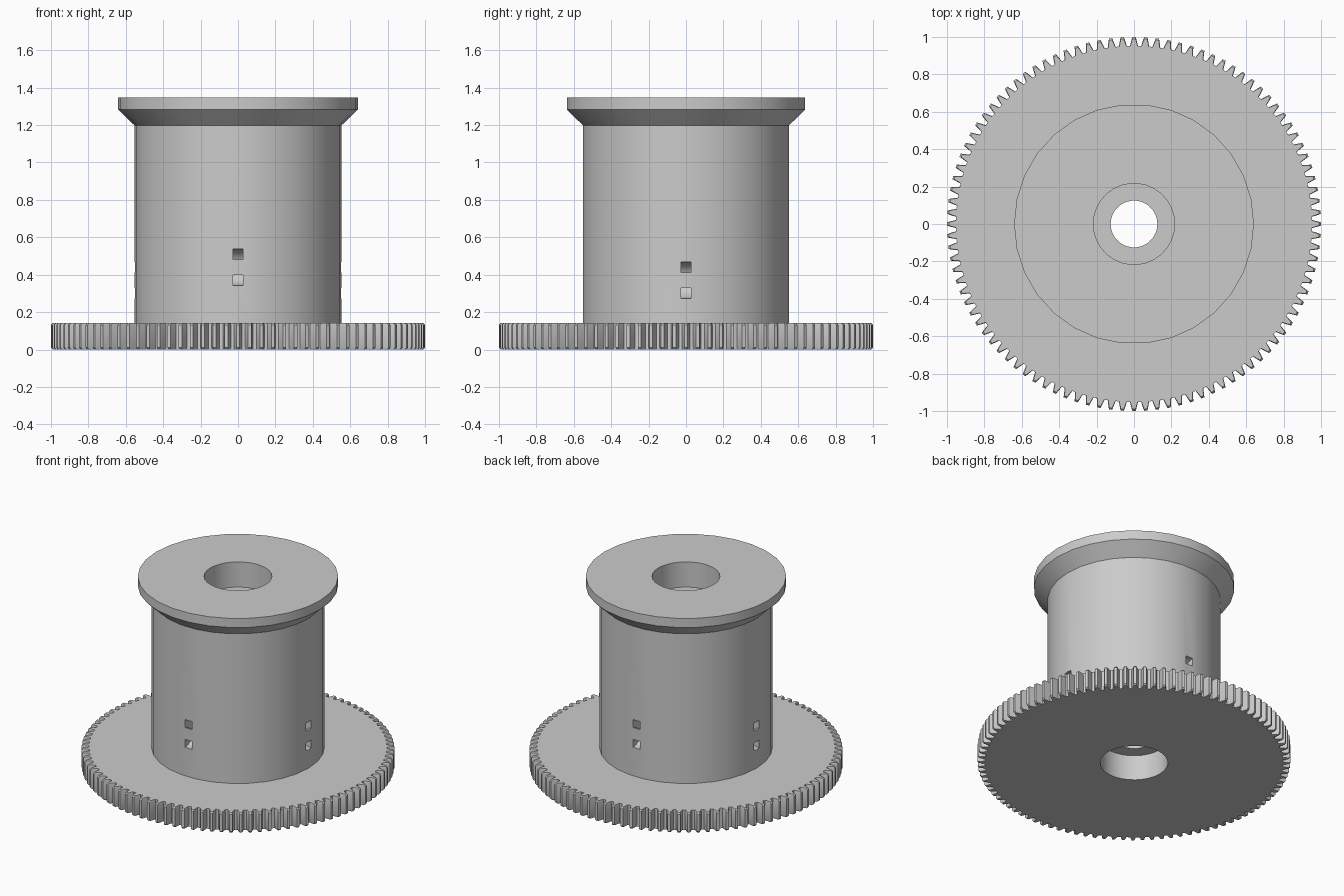
import bpy, bmesh
from math import cos, sin, pi, radians
from mathutils import Matrix

cube = bpy.data.objects.get("Cube")
if cube:
    bpy.data.objects.remove(cube, do_unlink=True)

grey = bpy.data.materials.new("light grey plastic")
grey.use_nodes = True
colour = (0.6, 0.6, 0.6, 1)
grey.diffuse_color = colour
grey.node_tree.nodes["Principled BSDF"].inputs["Base Color"].default_value = colour

SIDES = 30
BORE, GEAR_TOP, HEIGHT = 0.217, 0.142, 1.347


def finish(name, bm):
    bmesh.ops.recalc_face_normals(bm, faces=bm.faces)
    mesh = bpy.data.meshes.new(name)
    bm.to_mesh(mesh)
    bm.free()
    mesh.materials.append(grey)
    obj = bpy.data.objects.new(name, mesh)
    bpy.context.collection.objects.link(obj)
    return obj


def activate(obj):
    bpy.ops.object.select_all(action='DESELECT')
    obj.select_set(True)
    bpy.context.view_layer.objects.active = obj


def smooth(obj):
    activate(obj)
    bpy.ops.object.shade_smooth_by_angle(angle=radians(30))


def ring(bm, points):
    return [bm.verts.new(p) for p in points]


def circle(r, z):
    return [(r * cos(2 * pi * i / SIDES), r * sin(2 * pi * i / SIDES), z)
            for i in range(SIDES)]


def bridge(bm, a, b):
    n = len(a)
    for i in range(n):
        j = (i + 1) % n
        bm.faces.new((a[i], a[j], b[j], b[i]))


def lathe(name, profile):
    """Turn a closed (radius, height) profile around z."""
    bm = bmesh.new()
    rings = [ring(bm, circle(r, z)) for r, z in profile]
    for a, b in zip(rings, rings[1:] + rings[:1]):
        bridge(bm, a, b)
    return finish(name, bm)


# Drum with flared top flange and stepped through bore
LEDGE = 0.178
drum = lathe("drum", [
    (BORE, GEAR_TOP), (0.5535, GEAR_TOP), (0.5535, 1.198), (0.641, 1.283),
    (0.641, HEIGHT), (BORE, HEIGHT), (BORE, HEIGHT - LEDGE),
    (0.125, HEIGHT - LEDGE), (0.125, LEDGE), (BORE, LEDGE)])

# Curved square tie channels, each opening as two small windows
for k in range(4):
    turn = k * pi / 2
    cutter = lathe("channel_cutter", [(0.042, -0.028), (0.098, -0.028),
                                      (0.098, 0.028), (0.042, 0.028)])
    z = 0.37 if k % 2 == 0 else 0.44
    cutter.data.transform(Matrix.Rotation(turn, 4, 'Z')
                          @ Matrix.Translation((0.552, 0, z))
                          @ Matrix.Rotation(pi / 2, 4, 'X'))
    cutter.hide_render = True
    mod = drum.modifiers.new("channel", 'BOOLEAN')
    mod.operation = 'DIFFERENCE'
    mod.solver = 'EXACT'
    mod.object = cutter
    activate(drum)
    bpy.ops.object.modifier_apply(modifier=mod.name)
    bpy.data.objects.remove(cutter, do_unlink=True)
smooth(drum)

# Gear wheel with slightly chamfered teeth
TEETH, ROOT = 100, 0.952
tooth = [(-0.36, ROOT), (-0.25, 0.976), (-0.14, 1.0),
         (0.14, 1.0), (0.25, 0.976), (0.36, ROOT)]


def outline(z, width, depth):
    points = []
    for t in range(TEETH):
        for offset, radius in tooth:
            a = 2 * pi * (t + offset * width) / TEETH
            r = ROOT + (radius - ROOT) * depth
            points.append((r * cos(a), r * sin(a), z))
    return points


bm = bmesh.new()
layers = [ring(bm, outline(z, w, d)) for z, w, d in (
    (0, 0.88, 0.8), (0.01, 1, 1), (GEAR_TOP - 0.01, 1, 1), (GEAR_TOP, 0.88, 0.8))]
for a, b in zip(layers, layers[1:]):
    bridge(bm, a, b)
hole = [ring(bm, circle(BORE, z)) for z in (0, GEAR_TOP)]
bridge(bm, *hole)
# Flat top and bottom around the bore
for outer, inner in ((layers[0], hole[0]), (layers[-1], hole[1])):
    edges = [bm.edges.get((loop[i - 1], loop[i]))
             for loop in (outer, inner) for i in range(len(loop))]
    bmesh.ops.triangle_fill(bm, edges=edges, use_beauty=True)
smooth(finish("gear_wheel", bm))
